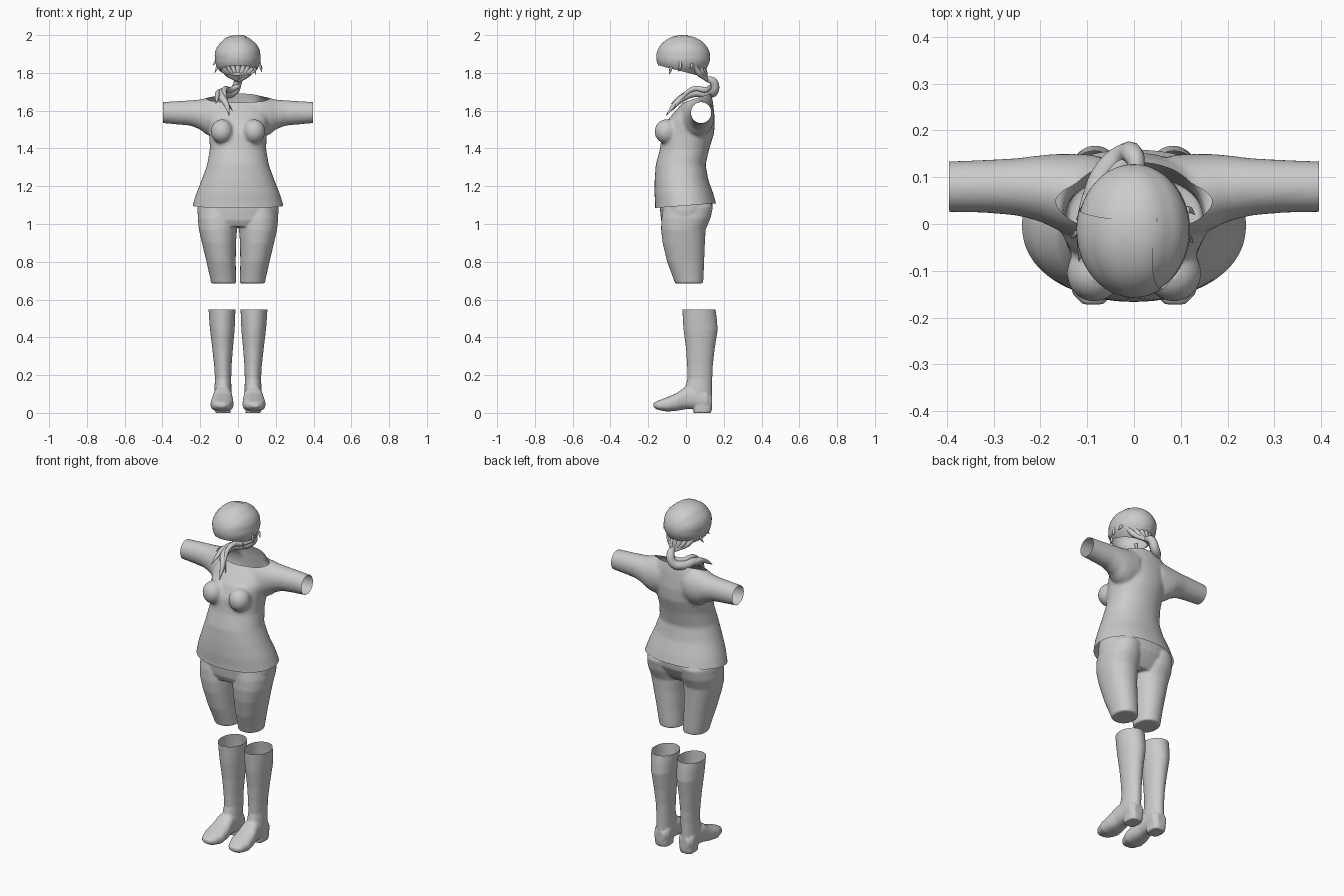
import bpy, bmesh, math
from mathutils import Vector

if "Cube" in bpy.data.objects:
    bpy.data.objects.remove(bpy.data.objects["Cube"])

grey = bpy.data.materials.new("plain_grey")
grey.diffuse_color = (0.6, 0.6, 0.6, 1)
grey.use_nodes = True
grey.node_tree.nodes["Principled BSDF"].inputs["Base Color"].default_value = grey.diffuse_color


def ring(c, u, v, n=40, p=2.0):
    """Superellipse of points about c, spanned by half axes u and v."""
    pts = []
    for i in range(n):
        a = 2 * math.pi * i / n
        ca, sa = math.cos(a), math.sin(a)
        pts.append(Vector(c) + Vector(u) * math.copysign(abs(ca) ** (2 / p), ca)
                   + Vector(v) * math.copysign(abs(sa) ** (2 / p), sa))
    return pts


def loft(bm, rings):
    """Closed tube through the rings."""
    rows = [[bm.verts.new(p) for p in r] for r in rings]
    n = len(rows[0])
    faces = [bm.faces.new((a[i], a[(i + 1) % n], b[(i + 1) % n], b[i]))
             for a, b in zip(rows, rows[1:]) for i in range(n)]
    faces += [bm.faces.new(rows[0]), bm.faces.new(rows[-1])]
    bmesh.ops.recalc_face_normals(bm, faces=faces)


def upright(bm, rows, p=2.0):
    """Loft of level sections: z, x low, x high, y front, y back."""
    loft(bm, [ring(((a + b) / 2, (f + k) / 2, z), ((b - a) / 2, 0, 0),
                   (0, (k - f) / 2, 0), p=p) for z, a, b, f, k in rows])


def cut(bm, co, no):
    """Remove everything on the side of the plane that no points to."""
    bmesh.ops.bisect_plane(bm, geom=bm.verts[:] + bm.edges[:] + bm.faces[:],
                           plane_co=co, plane_no=no, clear_outer=True)


def finish(name, bm, angle=50):
    me = bpy.data.meshes.new(name)
    bm.to_mesh(me)
    bm.free()
    me.materials.clear()
    me.materials.append(grey)
    me.shade_smooth()
    me.set_sharp_from_angle(angle=math.radians(angle))
    ob = bpy.data.objects.new(name, me)
    bpy.context.collection.objects.link(ob)
    return ob


def blend(bm, voxel, smooth):
    """Fuse overlapping solids into one soft skin."""
    ob = finish("blend_helper", bm)
    r = ob.modifiers.new("fuse", 'REMESH')
    r.mode = 'VOXEL'
    r.voxel_size = voxel
    s = ob.modifiers.new("soften", 'SMOOTH')
    s.factor = 0.5
    s.iterations = smooth
    dg = bpy.context.evaluated_depsgraph_get()
    out = bmesh.new()
    out.from_mesh(ob.evaluated_get(dg).to_mesh())
    bpy.data.objects.remove(ob)
    return out


def strand(name, pts, radii):
    """Tapering lock of hair along a smooth path."""
    cu = bpy.data.curves.new(name, 'CURVE')
    cu.dimensions = '3D'
    cu.bevel_depth = 1
    cu.bevel_resolution = 3
    cu.resolution_u = 6
    cu.use_fill_caps = True
    sp = cu.splines.new('BEZIER')
    sp.bezier_points.add(len(pts) - 1)
    for bp, p, r in zip(sp.bezier_points, pts, radii):
        bp.co, bp.radius = p, r
        bp.handle_left_type = bp.handle_right_type = 'AUTO'
    cu.materials.append(grey)
    bpy.context.collection.objects.link(bpy.data.objects.new(name, cu))


# Shirt: flared torso, bust and short sleeves, open at hem, neck and cuffs
bm = bmesh.new()
upright(bm, [(z, -w, w, f, k) for z, w, f, k in (
    (1.04, .25, -.165, .175), (1.10, .24, -.163, .162), (1.16, .222, -.167, .145),
    (1.235, .192, -.166, .118), (1.315, .163, -.16, .104), (1.40, .149, -.137, .124),
    (1.48, .153, -.128, .149), (1.55, .165, -.098, .153), (1.60, .165, -.055, .148),
    (1.65, .145, -.01, .142), (1.72, .09, .02, .125))], p=2.15)
for s in (1, -1):
    loft(bm, [ring((s * x, (f + k) / 2, (b + t) / 2), (0, (k - f) / 2, 0),
                   (0, 0, (t - b) / 2)) for x, f, k, b, t in (
        (.08, -.03, .148, 1.47, 1.685), (.13, -.025, .15, 1.46, 1.678),
        (.17, -.01, .15, 1.475, 1.667), (.2, .005, .147, 1.5, 1.659),
        (.25, .018, .141, 1.52, 1.655), (.32, .024, .137, 1.527, 1.651),
        (.44, .026, .133, 1.537, 1.643))])
    new = bmesh.ops.create_icosphere(bm, subdivisions=3, radius=1)["verts"]
    for v in new:
        v.co = Vector((s * .085 + v.co.x * .06, -.105 + v.co.y * .062, 1.49 + v.co.z * .065))
bm = blend(bm, .008, 10)
cut(bm, (0, -.16, 1.085), (0, .025, -.32))
cut(bm, (0, -.01, 1.645), (0, -.045, .14))
for s in (1, -1):
    cut(bm, (s * .396, 0, 0), (s, 0, 0))
finish("shirt", bm)

# Trousers: hips and two legs ending at the knee
bm = bmesh.new()
upright(bm, [(z, -w, w, f, k) for z, w, f, k in (
    (.985, .19, -.115, .085), (1.02, .209, -.132, .11), (1.07, .216, -.137, .138),
    (1.12, .212, -.14, .142), (1.22, .17, -.135, .1))], p=2.2)
for s in (1, -1):
    upright(bm, [(z, s * a, s * b, f, k) for z, a, b, f, k in (
        (.685, .010, .142, -.058, .09), (.72, .011, .149, -.07, .093),
        (.8, .012, .167, -.1, .096), (.9, .011, .191, -.124, .1),
        (.97, .005, .207, -.132, .104), (1.03, .003, .213, -.13, .13),
        (1.09, .01, .205, -.12, .143), (1.14, .03, .18, -.1, .12))], p=2.15)
bm = blend(bm, .006, 5)
cut(bm, (0, 0, 1.17), (0, 0, 1))
finish("trousers", bm)

# Boots: tall open shaft, foot and heel
for side, s in (("left", 1), ("right", -1)):
    bm = bmesh.new()
    upright(bm, [(z, s * a, s * b, f, k) for z, a, b, f, k in (
        (.06, .035, .125, .0, .138), (.12, .035, .125, -.008, .138),
        (.18, .036, .122, .008, .139), (.25, .034, .126, .006, .142),
        (.34, .027, .136, .0, .152), (.44, .018, .148, -.013, .168),
        (.50, .015, .153, -.017, .163), (.58, .013, .158, -.021, .152))])
    loft(bm, [ring((s * x, y, (a + b) / 2), (s * r, 0, 0), (0, 0, (b - a) / 2), p=2.5)
              for y, x, r, a, b in (
        (-.172, .088, .022, .03, .053), (-.15, .087, .044, .016, .064),
        (-.10, .085, .061, .007, .083), (-.05, .083, .058, .011, .104),
        (0, .081, .05, .02, .14), (.05, .08, .047, .022, .14),
        (.11, .08, .047, .02, .12), (.138, .08, .03, .03, .09))])
    upright(bm, [(0, s * .04, s * .12, .04, .132), (.02, s * .038, s * .122, .038, .137),
                 (.06, s * .036, s * .124, .036, .138)], p=3)
    bm = blend(bm, .005, 4)
    cut(bm, (0, 0, .547), (0, 0, 1))
    finish(side + "_boot", bm)


# Hair cap: domed shell with soft lobes gathered towards the back
def dome(name, scale, planes):
    bm = bmesh.new()
    bmesh.ops.create_uvsphere(bm, u_segments=72, v_segments=36, radius=1)
    for v in bm.verts:
        x, y, z = v.co
        lobe = abs(math.sin(4 * math.atan2(x, z) + .4)) ** .6
        r = scale * (1 + .025 * (lobe - .6) * math.hypot(x, z))
        v.co = Vector((x * .12 * r, y * .141 * r - .013, z * .114 * r + 1.884))
    for co, no in planes:
        cut(bm, co, no)
    finish(name, bm, 60)


under = ((0, -.155, 1.842), (0, -.06, -.235))
dome("hair_cap", 1, [under])
dome("swept_fringe", 1.025, [under, ((.055, -.05, 1.95), (1, -.15, .35)),
                             ((0, .03, 1.9), (0, 1, .2))])

# Nape locks gathered into the tie
for i in range(7):
    a = (i - 3) / 3
    strand("nape_lock", [(a * .085, .095 - .05 * a * a, 1.84), (a * .06, .098 - .03 * a * a, 1.80),
                         (.005 + a * .012, .112, 1.762)], (.012, .016, .008))

# Ponytail swept over the shoulder, with split ends
strand("ponytail", [(.008, .105, 1.77), (0, .145, 1.752), (-.02, .148, 1.705),
                    (-.06, .115, 1.69), (-.088, .05, 1.695), (-.085, -.01, 1.672),
                    (-.06, -.06, 1.63), (-.047, -.105, 1.575)],
       (.014, .022, .025, .025, .023, .02, .014, .002))
strand("ponytail_side_lock", [(-.03, .14, 1.695), (-.08, .085, 1.692), (-.105, .02, 1.695),
                              (-.112, -.04, 1.665), (-.118, -.08, 1.635)],
       (.014, .018, .015, .01, .001))
strand("ponytail_inner_lock", [(0, .14, 1.73), (-.04, .11, 1.71), (-.07, .04, 1.715),
                               (-.065, -.03, 1.66), (-.03, -.07, 1.60)],
       (.014, .016, .014, .009, .001))

# Loose wisps beside the face
for x, y, z, dx, dz in ((.112, -.03, 1.86, .014, -.055), (.112, .03, 1.85, .018, -.03),
                        (.085, -.08, 1.85, .01, -.06), (-.112, -.02, 1.87, -.022, -.03),
                        (-.105, .02, 1.85, -.018, -.05), (-.08, -.08, 1.86, -.008, -.05)):
    strand("wisp", [(x, y, z), (x + dx * .4, y, z + dz * .5), (x + dx, y - .01, z + dz)],
           (.008, .007, .001))
